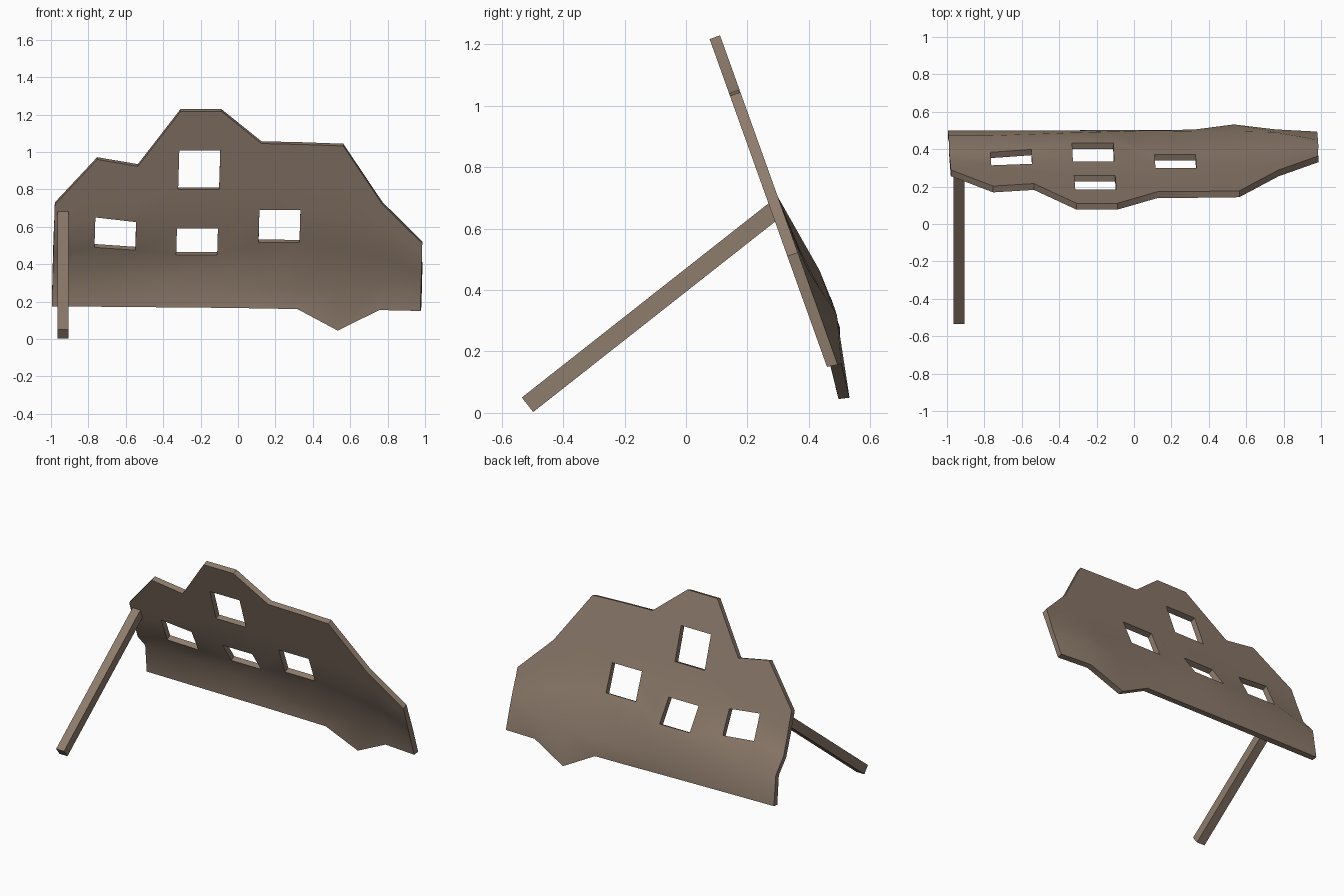
import bpy, bmesh, math

if "Cube" in bpy.data.objects:
    bpy.data.objects.remove(bpy.data.objects["Cube"])

wood = bpy.data.materials.new("weathered brown")
wood.diffuse_color = (0.27, 0.20, 0.15, 1)
wood.use_nodes = True
wood.node_tree.nodes["Principled BSDF"].inputs["Base Color"].default_value = wood.diffuse_color

# Columns of the leaning panel:
# bottom, bend, lower hole edge, upper hole edge, top, bulge at bend, bulge at lower hole edge
columns = [
    (.175, .36, .45, .58, .718, .055, .005),
    (.173, .36, .49, .65, .96, .055, .015),
    (.171, .34, .475, .625, .923, .055, .025),
    (.169, .32, .45, .59, 1.217, .055, .05),
    (.167, .29, .45, .59, 1.217, .05, .05),
    (.164, .27, .515, .69, 1.045, .05, .01),
    (.160, .27, .515, .69, 1.04, .045, .01),
    (.045, .27, .48, .66, 1.032, .045, .01),
    (.155, .31, .44, .58, .72, .055, .015),
    (.150, .27, .36, .43, .51, .0, .0),
]
holes = {(1, 2), (3, 2), (3, 4), (5, 2)}   # (column, row) cells left open

# Leaning panel: warped grid with missing cells, thickened backwards
bm = bmesh.new()
grid = []
for k, (b, a, c, d, top, bend, bulge) in enumerate(columns):
    rows = [(b, .013 if k != 7 and k != 9 else 0), (a, bend), (c, bulge), (d, 0),
            (d + (top - d) / 3, 0), (d + (top - d) * 2 / 3, 0), (top, 0)]
    grid.append([bm.verts.new((-.986 + .219 * k + .03 * (z - .5),
                               .077 + (1.217 - z) * .358 + off, z)) for z, off in rows])
for i in range(len(grid) - 1):
    for j in range(6):
        if (i, j) not in holes:
            bm.faces.new((grid[i][j], grid[i + 1][j], grid[i + 1][j + 1], grid[i][j + 1]))
mesh = bpy.data.meshes.new("broken_wall_panel")
bm.to_mesh(mesh)
bm.free()
panel = bpy.data.objects.new("broken_wall_panel", mesh)
bpy.context.collection.objects.link(panel)
mesh.materials.append(wood)
bpy.context.view_layer.objects.active = panel
panel.select_set(True)
mod = panel.modifiers.new("thickness", 'SOLIDIFY')
mod.thickness = .036
mod.offset = -1
bpy.ops.object.modifier_apply(modifier=mod.name)
bpy.ops.object.shade_smooth_by_angle(angle=math.radians(40))

# Prop stick holding the panel up
bpy.ops.mesh.primitive_cube_add(size=1, location=(-.935, -.1125, .344),
                                rotation=(math.radians(38.2), 0, 0))
stick = bpy.context.object
stick.name = "prop_stick"
stick.scale = (.058, 1.027, .06)
stick.data.materials.append(wood)
